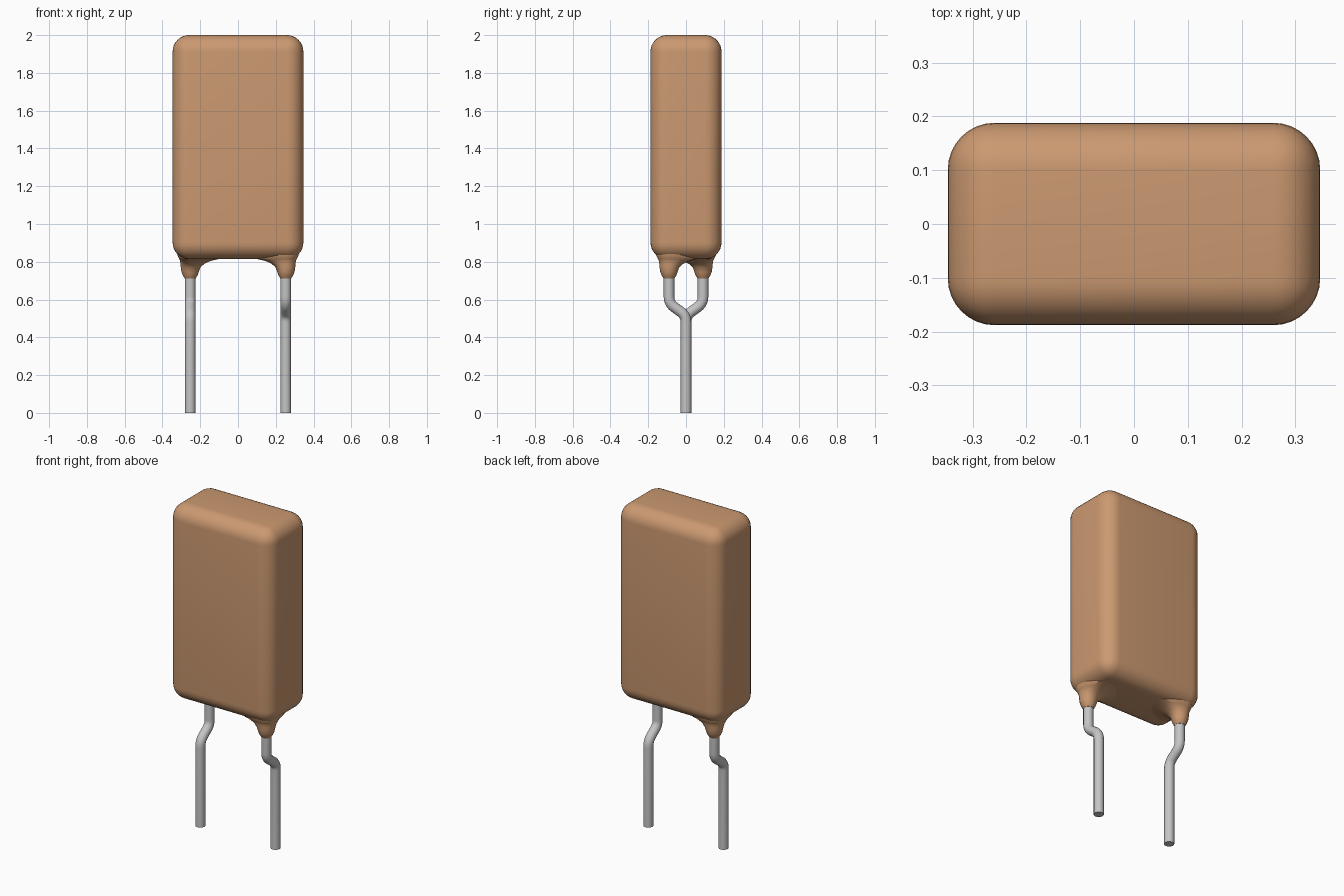
import bpy, bmesh, math
from mathutils import Vector

cube = bpy.data.objects.get("Cube")
if cube:
    bpy.data.objects.remove(cube, do_unlink=True)


def material(name, rgb):
    mat = bpy.data.materials.new(name)
    mat.use_nodes = True
    mat.diffuse_color = (*rgb, 1)
    mat.node_tree.nodes["Principled BSDF"].inputs["Base Color"].default_value = (*rgb, 1)
    return mat


coating = material("tan_coating", (0.60, 0.32, 0.165))
metal = material("grey_metal", (0.56, 0.56, 0.56))


def activate(obj):
    bpy.ops.object.select_all(action="DESELECT")
    obj.select_set(True)
    bpy.context.view_layer.objects.active = obj


def finish(obj, mat):
    obj.data.materials.clear()
    obj.data.materials.append(mat)
    activate(obj)
    bpy.ops.object.shade_smooth_by_angle(angle=math.radians(40))


def mesh_object(name, bm):
    bmesh.ops.recalc_face_normals(bm, faces=bm.faces)
    mesh = bpy.data.meshes.new(name)
    bm.to_mesh(mesh)
    bm.free()
    obj = bpy.data.objects.new(name, mesh)
    bpy.context.collection.objects.link(obj)
    return obj


# Rounded block body
BOTTOM, TOP = 0.815, 2.0
bm = bmesh.new()
bmesh.ops.create_cube(bm, size=1)
bmesh.ops.scale(bm, vec=(0.692, 0.376, TOP - BOTTOM), verts=bm.verts)
bmesh.ops.translate(bm, vec=(0, 0, (TOP + BOTTOM) / 2), verts=bm.verts)
bmesh.ops.bevel(bm, geom=bm.edges[:], offset=0.087, segments=8,
                profile=0.5, affect="EDGES")
finish(mesh_object("body", bm), coating)

LEAD_X, LEAD_Y = 0.253, 0.09

# Flared collar rings: height, reach towards the corner, reach towards the middle
RINGS = [(0.712, 0.029, 0.029), (0.728, 0.039, 0.039), (0.745, 0.046, 0.045),
         (0.77, 0.050, 0.054), (0.787, 0.051, 0.072), (0.80, 0.053, 0.097),
         (0.809, 0.055, 0.125), (0.816, 0.059, 0.16), (0.835, 0.068, 0.16),
         (0.86, 0.07, 0.16)]


def collar(name, sx, sy, sides=32):
    bm = bmesh.new()
    loops = []
    for z, outer, inner in RINGS:
        loop = []
        for i in range(sides):
            a = math.tau * i / sides
            c, s = math.cos(a), math.sin(a)
            x = LEAD_X + c * (outer if c > 0 else inner)
            y = LEAD_Y + s * (outer if s > 0 else inner)
            loop.append(bm.verts.new((sx * x, sy * y, z)))
        loops.append(loop)
    for low, high in zip(loops, loops[1:]):
        for i in range(sides):
            j = (i + 1) % sides
            bm.faces.new((low[i], low[j], high[j], high[i]))
    bm.faces.new(loops[0])
    bm.faces.new(loops[-1])
    finish(mesh_object(name, bm), coating)


def rounded_path(points, reach=0.035, steps=6):
    path = [points[0]]
    for before, corner, after in zip(points, points[1:], points[2:]):
        a = corner + (before - corner).normalized() * reach
        b = corner + (after - corner).normalized() * reach
        for i in range(steps + 1):
            t = i / steps
            path.append(a * (1 - t) ** 2 + corner * 2 * t * (1 - t) + b * t * t)
    return path + [points[-1]]


# Wire leg that jogs inward to the centre plane
def lead(name, sx, sy):
    x, y = sx * LEAD_X, sy * LEAD_Y
    path = rounded_path([Vector((x, y, 0.78)), Vector((x, y, 0.58)),
                         Vector((x, 0, 0.515)), Vector((x, 0, 0))])
    curve = bpy.data.curves.new(name, "CURVE")
    curve.dimensions = "3D"
    curve.bevel_depth = 0.028
    curve.bevel_resolution = 6
    curve.use_fill_caps = True
    spline = curve.splines.new("POLY")
    spline.points.add(len(path) - 1)
    for point, co in zip(spline.points, path):
        point.co = (*co, 1)
    obj = bpy.data.objects.new(name, curve)
    bpy.context.collection.objects.link(obj)
    activate(obj)
    bpy.ops.object.convert(target="MESH")
    finish(bpy.context.view_layer.objects.active, metal)


for side, sx, sy in (("left", 1, -1), ("right", -1, 1)):
    collar(side + "_collar", sx, sy)
    lead(side + "_lead", sx, sy)
